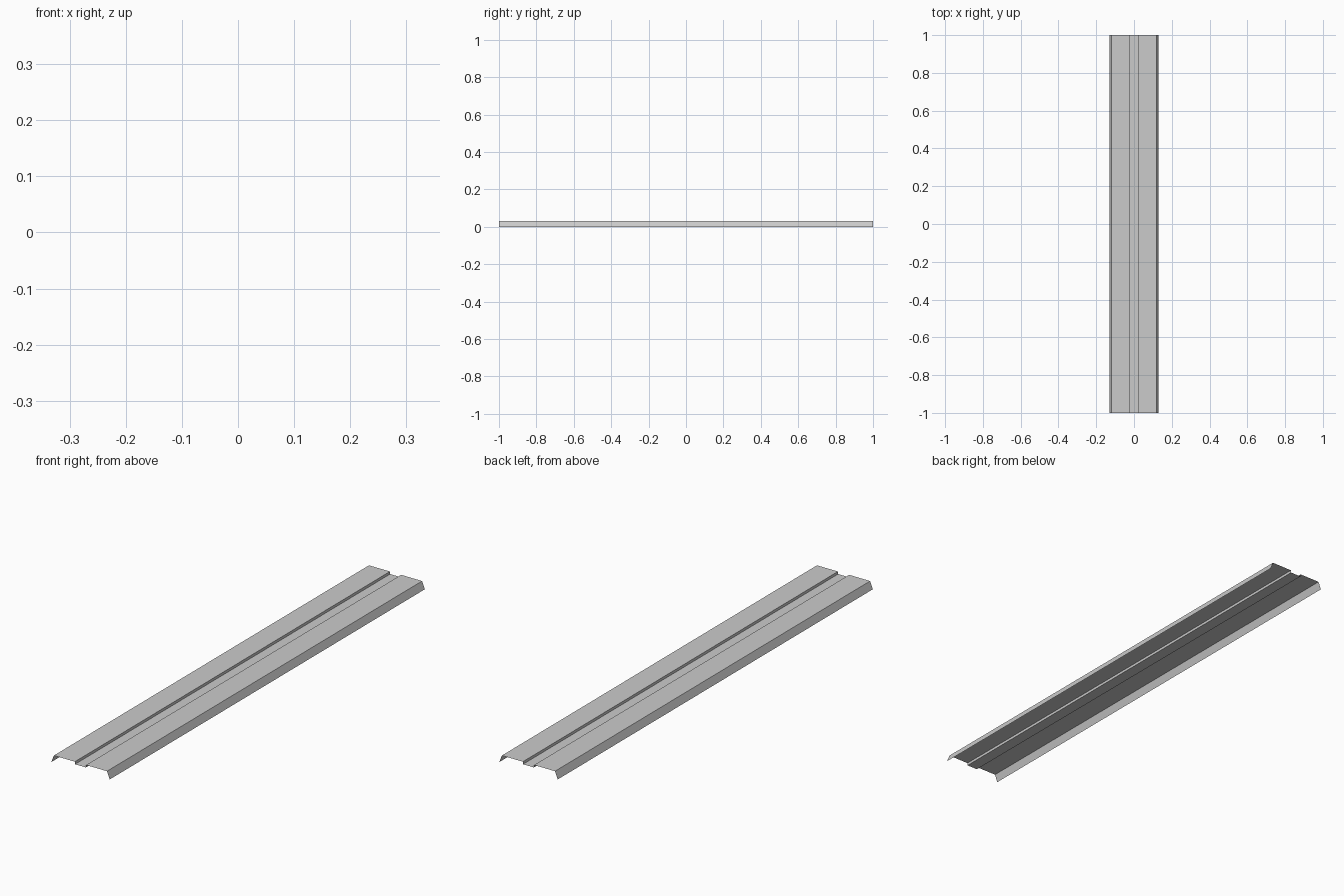
import bpy, bmesh

if "Cube" in bpy.data.objects:
    bpy.data.objects.remove(bpy.data.objects["Cube"])

# Right half of the folded sheet cross-section (x, z), centre outwards
half = [(0.024, 0.02), (0.025, 0.03), (0.118, 0.03), (0.13, 0.0)]
profile = [(-x, z) for x, z in reversed(half)] + half

# Thin sheet swept along y, open at both ends
bm = bmesh.new()
front = [bm.verts.new((x, -1, z)) for x, z in profile]
back = [bm.verts.new((x, 1, z)) for x, z in profile]
for i in range(len(profile) - 1):
    bm.faces.new((front[i], front[i + 1], back[i + 1], back[i]))

mesh = bpy.data.meshes.new("folded_metal_strip")
bm.to_mesh(mesh)
bm.free()
strip = bpy.data.objects.new("folded_metal_strip", mesh)
bpy.context.collection.objects.link(strip)
